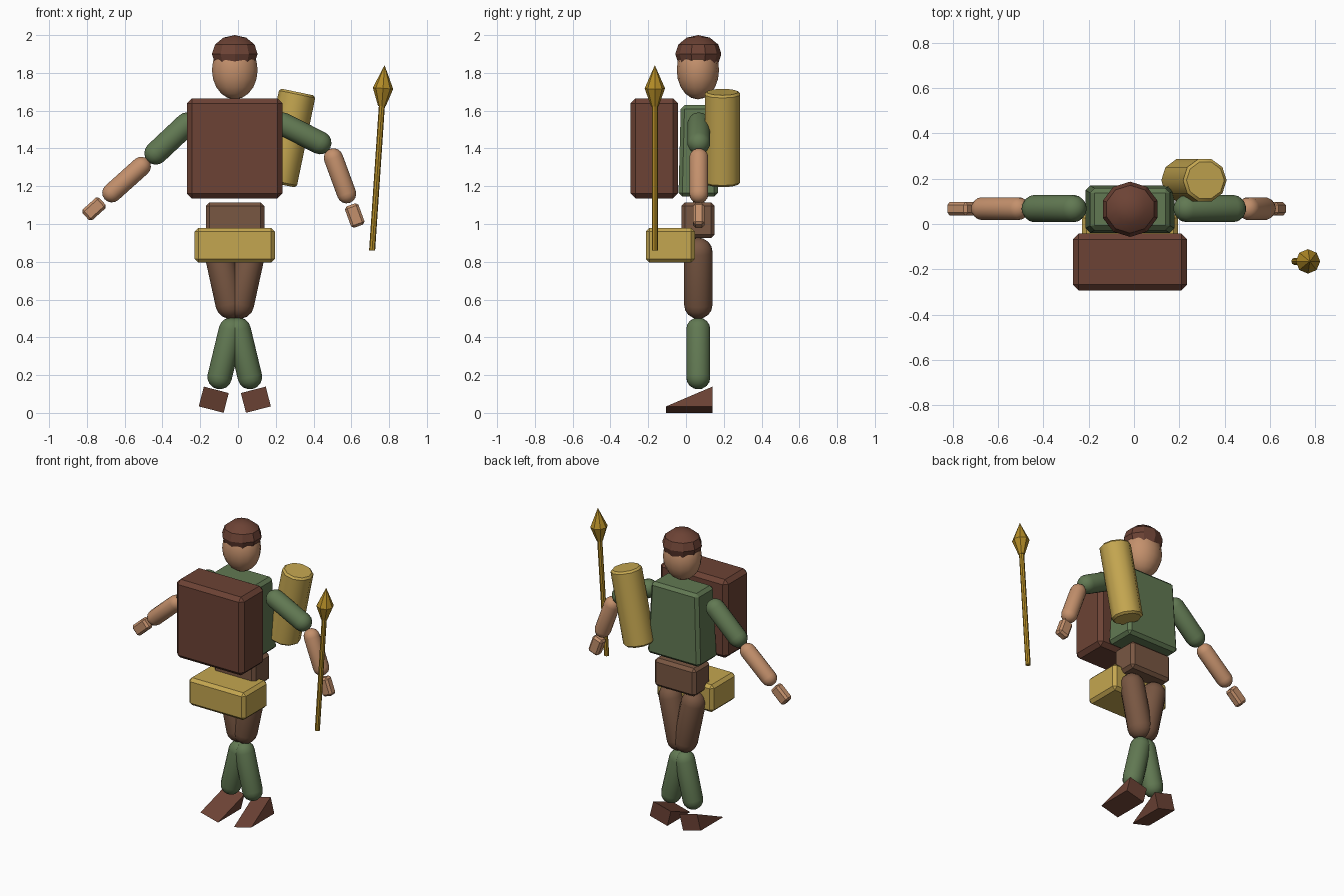
import bpy, bmesh, math
from mathutils import Vector, Matrix

if "Cube" in bpy.data.objects:
    bpy.data.objects.remove(bpy.data.objects["Cube"])


def material(name, rgb):
    m = bpy.data.materials.new(name)
    m.diffuse_color = (*rgb, 1)
    m.use_nodes = True
    m.node_tree.nodes["Principled BSDF"].inputs["Base Color"].default_value = m.diffuse_color
    return m


BROWN = material("dark_brown", (0.15, 0.055, 0.035))
TROUSER = material("trouser_brown", (0.19, 0.095, 0.055))
GREEN = material("green", (0.12, 0.19, 0.085))
SKIN = material("skin", (0.55, 0.28, 0.15))
TAN = material("tan", (0.55, 0.38, 0.08))
GOLD = material("gold", (0.45, 0.26, 0.02))
MID = -0.017   # body centre line in x
DEPTH = 0.065  # body centre line in y


def finish(name, bm, mat, smooth=0):
    bmesh.ops.recalc_face_normals(bm, faces=bm.faces)
    me = bpy.data.meshes.new(name)
    bm.to_mesh(me)
    bm.free()
    me.materials.append(mat)
    ob = bpy.data.objects.new(name, me)
    bpy.context.collection.objects.link(ob)
    if smooth:
        bpy.context.view_layer.objects.active = ob
        ob.select_set(True)
        bpy.ops.object.shade_smooth_by_angle(angle=math.radians(smooth))
        ob.select_set(False)
    return ob


def box(name, lo, hi, mat, bevel=0.02, top=None, tilt=0):
    """Bevelled box from corner to corner; top = (x, y) scale of the upper face."""
    lo, hi = Vector(lo), Vector(hi)
    size, mid = hi - lo, (lo + hi) / 2
    bm = bmesh.new()
    bmesh.ops.create_cube(bm, size=1)
    for v in bm.verts:
        if top and v.co.z > 0:
            v.co.x *= top[0]
            v.co.y *= top[1]
        v.co = Vector(a * b for a, b in zip(v.co, size))
    bmesh.ops.bevel(bm, geom=bm.edges[:], offset=bevel, segments=1, affect='EDGES')
    bm.transform(Matrix.Translation(mid) @ Matrix.Rotation(tilt, 4, 'Y'))
    return finish(name, bm, mat)


def lathe(name, a, b, profile, mat, sides=12, smooth=40):
    """Turn (radius, distance) points around the line from a to b."""
    a, b = Vector(a), Vector(b)
    bm = bmesh.new()
    rings = []
    for r, d in profile:
        if r == 0:
            rings.append([bm.verts.new((0, 0, d))])
        else:
            rings.append([bm.verts.new((r * math.cos(t), r * math.sin(t), d))
                          for t in (2 * math.pi * i / sides for i in range(sides))])
    for p, q in zip(rings, rings[1:]):
        for i in range(sides):
            j = (i + 1) % sides
            corners = [p[i % len(p)], p[j % len(p)], q[j % len(q)], q[i % len(q)]]
            bm.faces.new(list(dict.fromkeys(corners)))
    for ring in (rings[0], rings[-1]):
        if len(ring) > 1:
            bm.faces.new(ring)
    turn = Vector((0, 0, 1)).rotation_difference(b - a).to_matrix().to_4x4()
    bm.transform(Matrix.Translation(a) @ turn)
    return finish(name, bm, mat, smooth)


def capsule(name, a, b, r, mat):
    n = (Vector(b) - Vector(a)).length
    arc = [(r * math.sin(t), r * math.cos(t)) for t in
           (math.pi / 2 * k / 4 for k in range(1, 5))]
    profile = [(0, -r)] + [(x, -d) for x, d in arc]
    profile += [(x, n + d) for x, d in reversed(arc)] + [(0, n + r)]
    return lathe(name, a, b, profile, mat, 14)


def ball(name, centre, radii, mat, segs, rings, smooth):
    bm = bmesh.new()
    bmesh.ops.create_uvsphere(bm, u_segments=segs, v_segments=rings, radius=1)
    bm.transform(Matrix.Translation(centre) @ Matrix.Diagonal((*radii, 1)))
    return finish(name, bm, mat, smooth)


# head and cap
ball("head", (MID, DEPTH - 0.002, 1.815), (0.124, 0.112, 0.155), SKIN, 14, 10, 40)
ball("cap", (MID, DEPTH, 1.9), (0.127, 0.122, 0.1), BROWN, 10, 6, 30)

# trunk, front pack and belt pouch
box("torso", (-0.215, -0.04, 1.145), (0.18, 0.17, 1.63), GREEN, 0.02, (0.89, 0.88))
box("pelvis", (-0.17, -0.025, 0.925), (0.14, 0.152, 1.115), TROUSER, 0.02)
box("pack", (-0.27, -0.293, 1.135), (0.235, -0.043, 1.665), BROWN, 0.026)
box("pouch", (-0.23, -0.213, 0.795), (0.195, 0.047, 0.98), TAN, 0.02)

# legs and wedge-shaped feet
for side, s in (("left", 1), ("right", -1)):
    def at(dx, z):
        return (MID + s * dx, DEPTH, z)
    capsule("thigh_" + side, at(0.085, 0.85), at(0.025, 0.575), 0.077, TROUSER)
    capsule("shin_" + side, at(0.02, 0.44), at(0.08, 0.19), 0.065, GREEN)
    bm = bmesh.new()
    ends = [[bm.verts.new((x, y, z)) for y, z in ((-0.105, 0), (0.14, 0), (0.14, 0.108))]
            for x in (-0.068, 0.068)]
    for i in range(3):
        j = (i + 1) % 3
        bm.faces.new((ends[0][i], ends[0][j], ends[1][j], ends[1][i]))
    for e in ends:
        bm.faces.new(e)
    bm.transform(Matrix.Translation((MID + s * 0.125, 0, 0.0175))
                 @ Matrix.Rotation(-s * math.radians(14.5), 4, 'Y'))
    finish("foot_" + side, bm, BROWN)

# arms: shoulder, elbow, forearm start and end, hand centre, hand tilt
arms = {
    "right": ((-0.27, 1.53), (-0.435, 1.375), (-0.512, 1.305), (-0.668, 1.165),
              (-0.762, 1.08), -42),
    "left": ((0.235, 1.53), (0.434, 1.43), (0.505, 1.35), (0.575, 1.16),
             (0.618, 1.045), 70),
}
for side, (p, q, u, v, h, tilt) in arms.items():
    p, q, u, v = (Vector((x, DEPTH + 0.003, z)) for x, z in (p, q, u, v))
    capsule("upper_arm_" + side, p, q, 0.061, GREEN)
    capsule("forearm_" + side, u, v, 0.051, SKIN)
    box("hand_" + side, (h[0] - 0.06, 0.037, h[1] - 0.038),
        (h[0] + 0.06, 0.097, h[1] + 0.038), SKIN, 0.013, None, math.radians(tilt))

# tilted bedroll behind the shoulder
lathe("bedroll", (0.214, 0.193, 1.212), (0.315, 0.193, 1.698),
      [(0.085, 0), (0.098, 0.012), (0.098, 0.485), (0.085, 0.497)], TAN, 10)

# spear: shaft and pointed head on one axis
low, tip = Vector((0.71, -0.165, 0.86)), Vector((0.776, -0.165, 1.84))
lathe("spear_shaft", low, tip, [(0.016, 0), (0.016, 0.79)], GOLD, 8)
lathe("spear_head", low, tip, [(0.02, 0.765), (0.054, 0.86), (0, 0.983)], GOLD, 8, 0)
